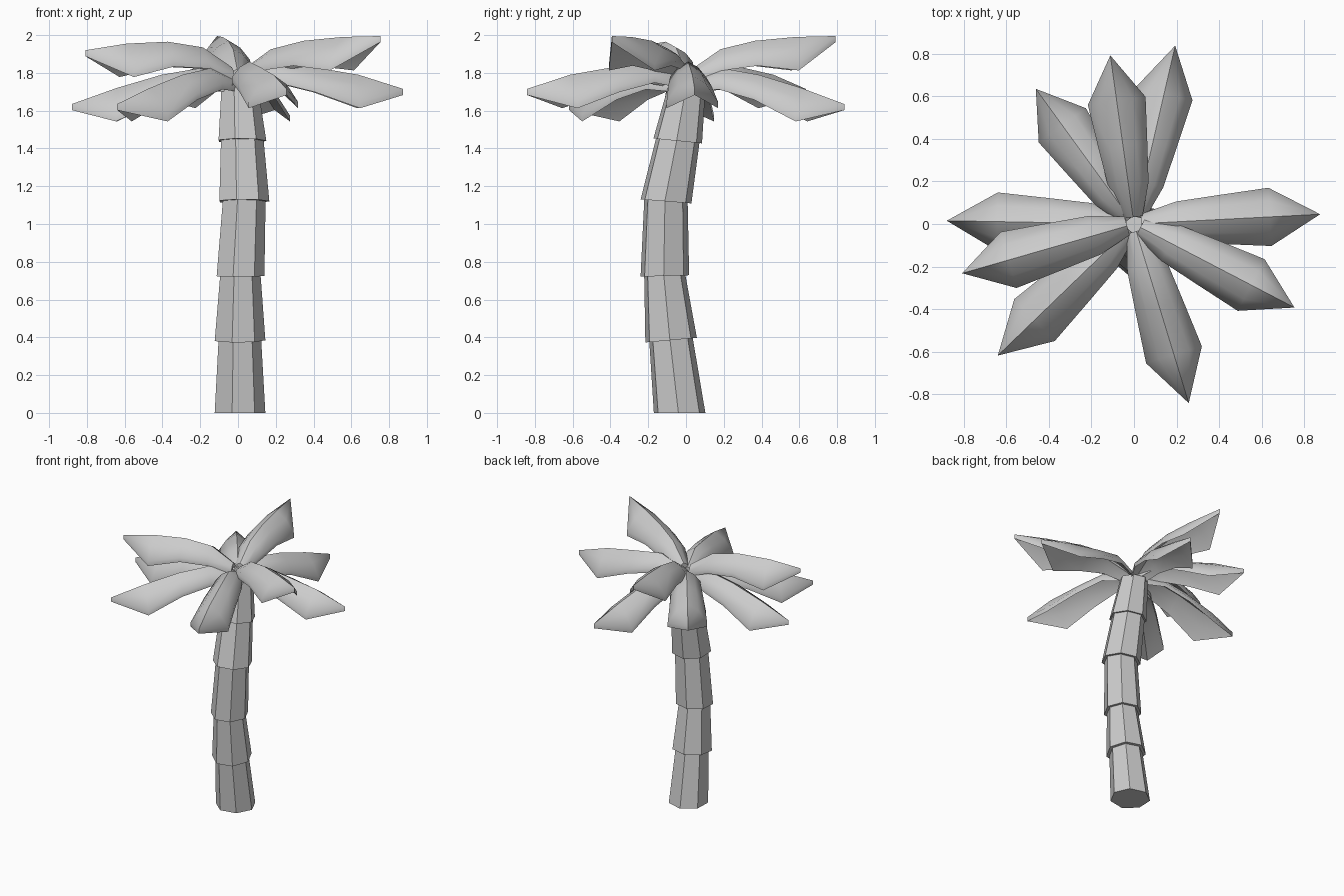
import bpy, bmesh
from math import sin, cos, radians, tau
from mathutils import Vector, Matrix

if "Cube" in bpy.data.objects:
    bpy.data.objects.remove(bpy.data.objects["Cube"])


def make_object(name, bm):
    bmesh.ops.recalc_face_normals(bm, faces=bm.faces)
    mesh = bpy.data.meshes.new(name)
    bm.to_mesh(mesh)
    bm.free()
    obj = bpy.data.objects.new(name, mesh)
    bpy.context.collection.objects.link(obj)
    return obj


# Trunk: stacked seven-sided pieces, each flared at its lower rim
SIDES = 7


def ring(bm, centre, radius, slope):
    cx, cy, cz = centre
    verts = []
    for i in range(SIDES):
        a = radians(-105) + tau * i / SIDES
        dx, dy = radius * cos(a), radius * sin(a)
        verts.append(bm.verts.new((cx + dx, cy + dy, cz + slope * dy)))
    return verts


# joint: centre, radius of piece below, radius of piece above, rim slope
joints = [
    ((0.005, -0.035, 0.00), 0.0, 0.14, 0.0),
    ((0.005, -0.080, 0.385), 0.118, 0.14, 0.09),
    ((0.008, -0.113, 0.725), 0.112, 0.132, 0.03),
    ((0.028, -0.107, 1.12), 0.118, 0.138, -0.08),
    ((0.018, -0.045, 1.44), 0.118, 0.132, -0.1),
    ((0.005, 0.005, 1.73), 0.10, 0.0, -0.1),
]
for n, (low, high) in enumerate(zip(joints, joints[1:])):
    bm = bmesh.new()
    a = ring(bm, low[0], low[2], low[3])
    b = ring(bm, high[0], high[1], high[3])
    bm.faces.new(a[::-1])
    bm.faces.new(b)
    for i in range(SIDES):
        j = (i + 1) % SIDES
        bm.faces.new((a[i], a[j], b[j], b[i]))
    make_object(f"trunk_piece_{n + 1}", bm)

# Leaves: arched blades, ridge heights given at fixed fractions of length
FRACTIONS = (0.04, 0.23, 0.46, 0.73)
HALF_WIDTHS = (0.045, 0.095, 0.115, 0.137)
DROPS = (0.04, 0.08, 0.10, 0.145)
ACROSS = (-1, -0.55, 0, 0.55, 1)
THICKNESS = 0.032

LOW = (1.77, 1.825, 1.79, 1.72, 1.635)
MID = (1.79, 1.86, 1.83, 1.79, 1.715)
FLAT = (1.83, 1.935, 1.965, 1.955, 1.92)
HIGH = (1.82, 1.925, 1.97, 1.99, 1.995)

leaves = [
    (77, 0.86, LOW), (98, 0.80, HIGH), (126, 0.785, MID),
    (179, 0.88, LOW), (196, 0.84, FLAT), (224, 0.89, LOW),
    (287, 0.88, MID), (332.5, 0.85, HIGH), (3, 0.876, MID),
]


def leaf(name, angle, length, heights):
    bm = bmesh.new()
    rows = []
    for f, w, d, z in zip(FRACTIONS, HALF_WIDTHS, DROPS, heights):
        rows.append([bm.verts.new((f * length, u * w, z - d * abs(u) ** 1.7))
                     for u in ACROSS])
    tip = bm.verts.new((length, 0, heights[-1]))
    for r, s in zip(rows, rows[1:]):
        for i in range(len(ACROSS) - 1):
            bm.faces.new((r[i], s[i], s[i + 1], r[i + 1]))
    for i in range(len(ACROSS) - 1):
        bm.faces.new((rows[-1][i], tip, rows[-1][i + 1]))
    # give the blade its thickness
    grown = bmesh.ops.extrude_face_region(bm, geom=bm.faces[:], use_keep_orig=True)
    low_verts = [g for g in grown["geom"] if isinstance(g, bmesh.types.BMVert)]
    bmesh.ops.translate(bm, verts=low_verts, vec=Vector((0, 0, -THICKNESS)))
    bm.transform(Matrix.Rotation(radians(angle), 4, 'Z'))
    obj = make_object(name, bm)
    bpy.ops.object.select_all(action='DESELECT')
    obj.select_set(True)
    bpy.context.view_layer.objects.active = obj
    bpy.ops.object.shade_smooth_by_angle(angle=radians(40))


for n, spec in enumerate(leaves):
    leaf(f"leaf_{n + 1}", *spec)
